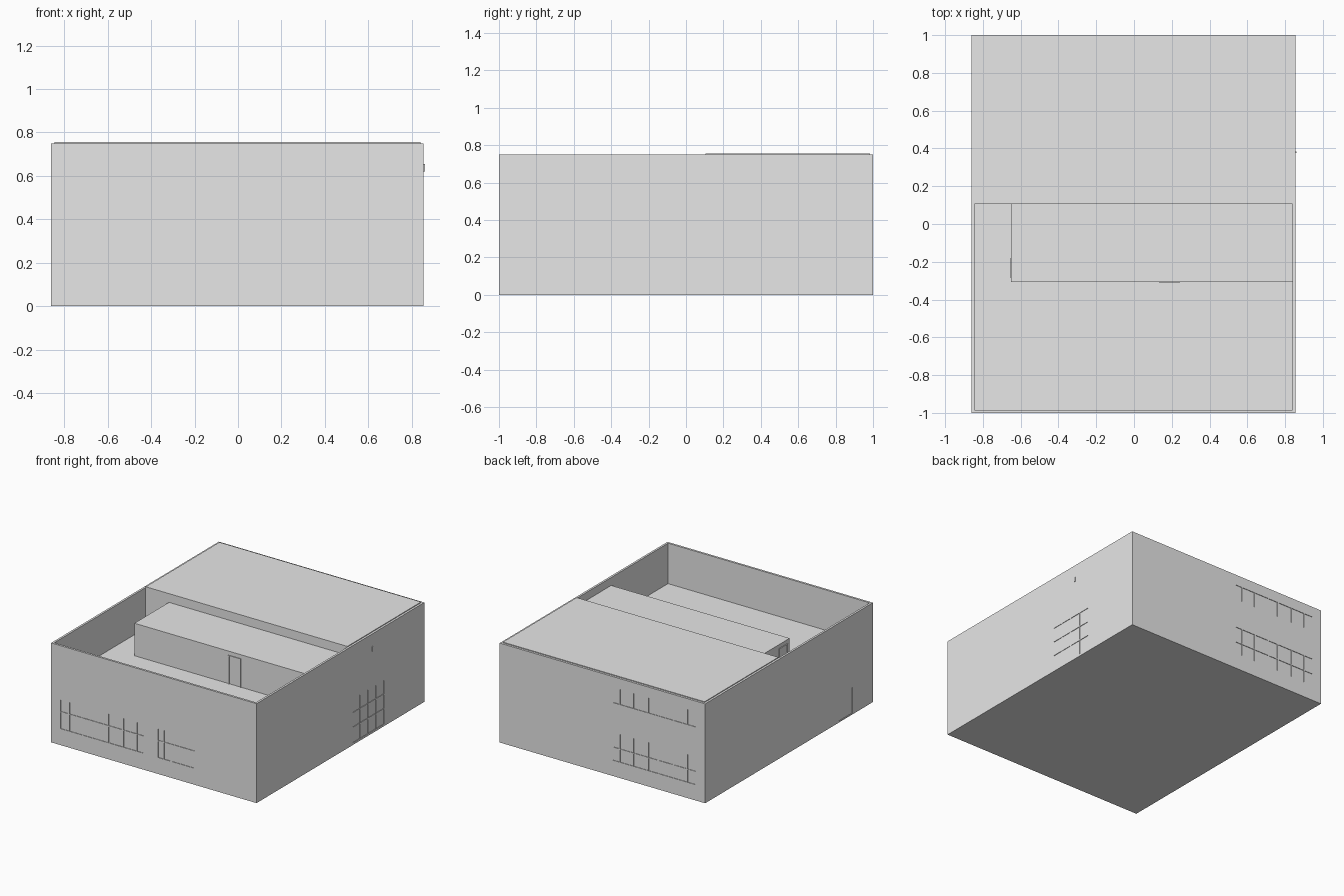
import bpy, bmesh

if "Cube" in bpy.data.objects:
    bpy.data.objects.remove(bpy.data.objects["Cube"])

grey = bpy.data.materials.new("plain_grey")
grey.use_nodes = True
grey.diffuse_color = (0.8, 0.8, 0.8, 1)
for node in grey.node_tree.nodes:
    if node.type == 'BSDF_PRINCIPLED':
        node.inputs["Base Color"].default_value = (0.8, 0.8, 0.8, 1)


def boxes(name, spans):
    """One object from boxes, each given as (x range, y range, z range)."""
    bm = bmesh.new()
    for span in spans:
        cube = bmesh.ops.create_cube(bm, size=1)
        for v in cube["verts"]:
            for i, (low, high) in enumerate(span):
                v.co[i] = low if v.co[i] < 0 else high
    mesh = bpy.data.meshes.new(name)
    bm.to_mesh(mesh)
    bm.free()
    mesh.materials.append(grey)
    ob = bpy.data.objects.new(name, mesh)
    bpy.context.collection.objects.link(ob)
    return ob


def panes(columns, rows, gap=0.008):
    """Pane ranges between neighbouring bars of a window grid."""
    half = gap / 2
    return [((a + half, b - half), (c + half, d - half))
            for a, b in zip(columns, columns[1:])
            for c, d in zip(rows, rows[1:])]


L, R = -0.86, 0.855       # outer wall faces
T = 0.016                 # wall thickness
TOP, FLOOR = 0.75, 0.445
MID = 0.105               # edge of the roofed half
D = 0.004                 # depth of window recesses

# Storeys: closed ground floor, perimeter walls and partition above
ground = boxes("ground_floor", [((L, R), (-1, 1), (0, FLOOR))])
upper = boxes("upper_back_rooms", [((L, R), (MID, 1), (FLOOR, TOP))])
boxes("terrace_walls", [
    ((L, R), (-1, -1 + T), (FLOOR, TOP)),
    ((L, L + T), (-1 + T, MID), (FLOOR, TOP)),
    ((R - T, R), (-1 + T, MID), (FLOOR, TOP))])
boxes("roof_panel", [((L + T, R - T), (MID, 1 - T), (TOP - 0.01, TOP + 0.006))])

# Low room on the terrace
boxes("terrace_room", [((-0.65, R - T), (-0.307, MID), (FLOOR, 0.69))])

# Recessed windows and doors
wide = [-0.785, -0.71, -0.595, -0.47, -0.385, -0.26, -0.145, -0.085]
front = panes(wide, [0.12, 0.25, 0.345])
front += panes([0.03, 0.078, 0.14, 0.34], [0.12, 0.25, 0.345])
back = panes(wide, [0.115, 0.215, 0.335])
side = panes([0.146, 0.238, 0.33, 0.427, 0.524], [0.012, 0.13, 0.24, 0.35])
low_cuts = [(x, (-1.1, -1 + D), z) for x, z in front]
low_cuts += [(x, (1 - D, 1.1), z) for x, z in back]
low_cuts += [((R - D, R + 0.1), y, z) for y, z in side]
low_cuts.append(((L - 0.1, L + D), (-0.757, -0.595), (0.01, 0.205)))
high_cuts = [(x, (1 - D, 1.1), z) for x, z in panes(wide, [0.55, 0.673])]

for target, cuts in ((ground, low_cuts), (upper, high_cuts)):
    cutter = boxes(target.name + "_cutter", cuts)
    cutter.hide_render = True
    mod = target.modifiers.new("recesses", 'BOOLEAN')
    mod.operation, mod.solver, mod.object = 'DIFFERENCE', 'EXACT', cutter
    bpy.context.view_layer.objects.active = target
    bpy.ops.object.modifier_apply(modifier=mod.name)
    bpy.data.objects.remove(cutter)


# Raised frames around the two terrace doors
def door_frame(name, low, high, place):
    w, head = 0.008, 0.66
    bars = [((low, low + w), (FLOOR, head)), ((high - w, high), (FLOOR, head)),
            ((low + w, high - w), (head - w, head))]
    boxes(name, [place(u, z) for u, z in bars])


door_frame("terrace_front_door", 0.135, 0.24, lambda u, z: (u, (-0.312, -0.306), z))
door_frame("terrace_side_door", -0.285, -0.18, lambda u, z: ((-0.655, -0.649), u, z))

# Small wall fitting above the glazed side door
boxes("wall_fitting", [((R - 0.002, 0.86), (0.375, 0.385), (0.62, 0.655))])
